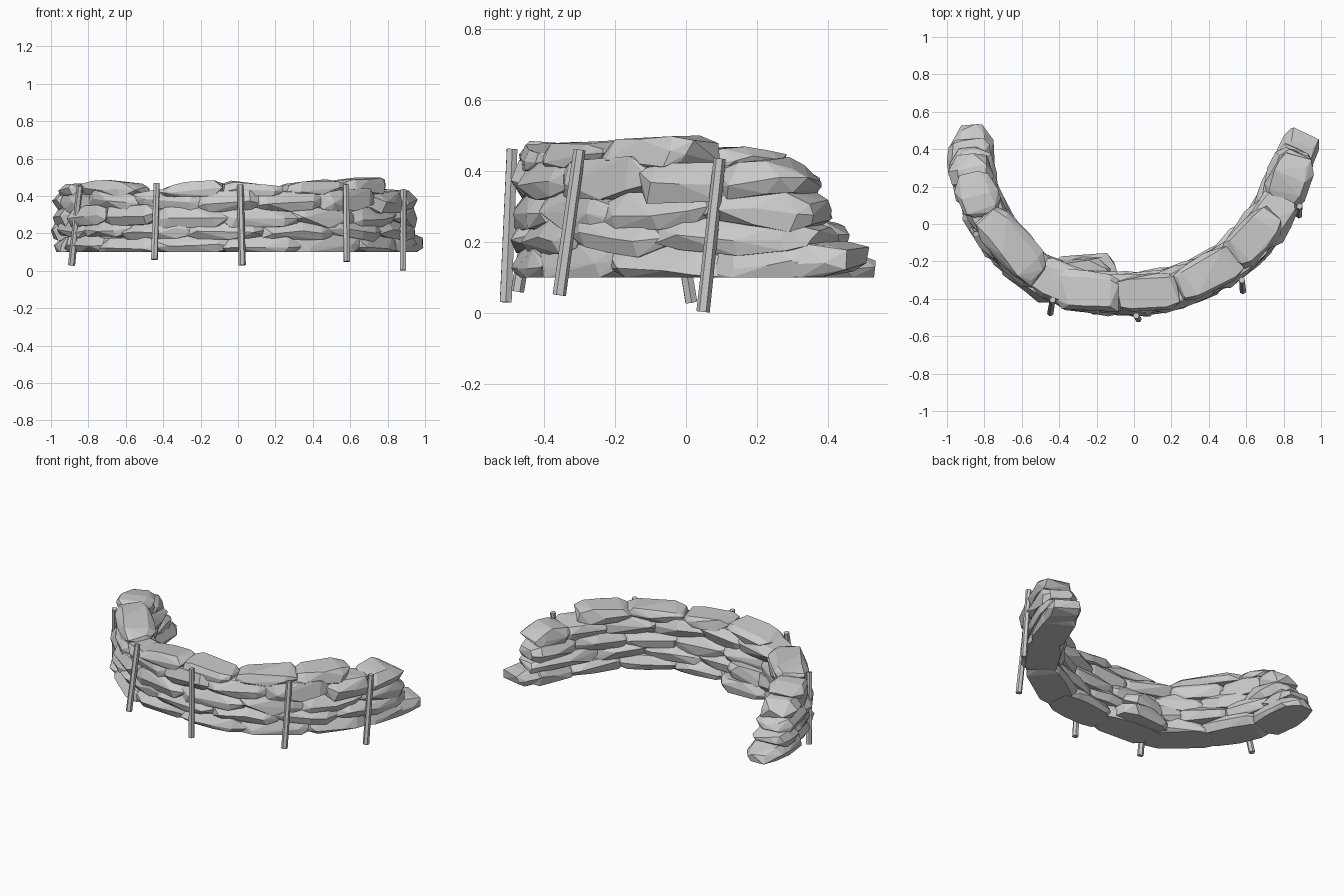
import bpy, bmesh, math, random
from mathutils import Vector

if "Cube" in bpy.data.objects:
    bpy.data.objects.remove(bpy.data.objects["Cube"])

random.seed(11)
BASE = 0.10

# Centre line of the curved wall, left end to right end
PATH = [Vector(p) for p in [(-.875, .52), (-.885, .3), (-.82, .08), (-.66, -.16),
        (-.44, -.335), (-.2, -.378), (.07, -.385), (.36, -.32), (.66, -.105),
        (.825, .2), (.9, .47)]]
SEG = [(b - a).length for a, b in zip(PATH, PATH[1:])]
TOTAL = sum(SEG)


def along(t):
    d = t * TOTAL
    for i, s in enumerate(SEG):
        if d <= s or i == len(SEG) - 1:
            return PATH[i].lerp(PATH[i + 1], d / s)
        d -= s


def finish(bm, name):
    me = bpy.data.meshes.new(name)
    bm.to_mesh(me)
    bm.free()
    ob = bpy.data.objects.new(name, me)
    bpy.context.collection.objects.link(ob)


def bag(name, a, b, z0, z1, half_w, blunt=.7, extend=.025, drop=0):
    """Faceted sack: convex hull of jittered rings between two plan points.
    blunt = width left at the ends, drop = how far the top sags at end b."""
    axis = (b - a).normalized()
    side = Vector((-axis.y, axis.x))
    mid, half_l = (a + b) / 2, (b - a).length / 2 + extend
    zc, half_h = (z0 + z1) / 2, (z1 - z0) / 2
    tilt = random.uniform(-.014, .014)
    bm = bmesh.new()
    for u, k, kz in ((-1, blunt, .65), (-.66, 1, 1.1), (.1, 1.04, 1.15), (.66, 1, 1.1), (1, blunt, .65)):
        for c, h in ((1, .1), (.74, .88), (-.74, .88), (-1, -.1), (-.85, -.88), (.85, -.88)):
            j = lambda r: random.uniform(-r, r)
            p = mid + axis * (u * half_l + j(.02)) + side * (c * half_w * k + j(.014))
            z = zc + h * half_h * kz + j(.01) + tilt * u
            if h > 0 and u > 0:
                z -= drop * u
            bm.verts.new((p.x, p.y, max(z, BASE)))
    res = bmesh.ops.convex_hull(bm, input=bm.verts)
    junk = {g for g in res["geom_interior"] + res["geom_unused"]
            if isinstance(g, bmesh.types.BMVert)}
    bmesh.ops.delete(bm, geom=list(junk), context='VERTS')
    bmesh.ops.dissolve_limit(bm, angle_limit=math.radians(7), verts=bm.verts, edges=bm.edges)
    bmesh.ops.recalc_face_normals(bm, faces=bm.faces)
    finish(bm, name)


# Courses: bottom z, top z, half width, joints along the path
COURSES = [
    (.08, .188, .110, [.012, .13, .25, .37, .5, .62, .75, .87, .965]),
    (.172, .262, .112, [.035, .09, .2, .31, .43, .56, .69, .81, .96]),
    (.242, .342, .109, [.05, .15, .26, .37, .49, .62, .74, .86, .96]),
    (.322, .425, .104, [.065, .11, .21, .33, .45, .55, .67, .79, .88, .95]),
]
for n, (z0, z1, w, joints) in enumerate(COURSES):
    for i, (s, e) in enumerate(zip(joints, joints[1:])):
        dz = random.uniform(-.008, .008)
        last = n == 3 and e == joints[-1]
        # the outermost bag of the left arm is rounded towards its free end
        if i == 0:
            bag(f"course_{n + 1}_bag_1", along(e), along(s), z0, z1, w, .55, drop=.015)
        else:
            bag(f"course_{n + 1}_bag_{i + 1}", along(s), along(e), z0 + dz, z1 + dz, w,
                drop=.035 if last else 0)

# Top course, with a gap left of the middle; sagging ends face the gaps
for i, (s, e, z1, drop) in enumerate([(.17, .095, .47, .02), (.18, .325, .478, 0),
                                      (.485, .375, .475, .035), (.495, .6, .47, 0),
                                      (.61, .725, .478, 0), (.725, .835, .49, 0)]):
    bag(f"top_bag_{i + 1}", along(s), along(e), .405, z1, .1, .74, .008, drop)

# Loose bags slumped against the inside and squared right end
bag("loose_bag_lower", Vector((-.41, -.26)), Vector((-.13, -.25)), .09, .19, .085, .55)
bag("loose_bag_upper", Vector((-.38, -.27)), Vector((-.17, -.27)), .18, .27, .085, .55)
bag("right_end_bag", Vector((.8, .2)), Vector((.912, .478)), .1, .19, .09, 1, 0)


def post(name, bottom, top, r=.019):
    a, b = Vector(bottom), Vector(top)
    bm = bmesh.new()
    bmesh.ops.create_cone(bm, cap_ends=True, segments=6, radius1=r, radius2=r * .9,
                          depth=(b - a).length)
    rot = (b - a).to_track_quat('Z', 'Y')
    for v in bm.verts:
        v.co = rot @ v.co + (a + b) / 2
    finish(bm, name)


# Leaning stakes around the outside
for i, (lo, hi) in enumerate([((-.89, .015, .03), (-.845, -.055, .455)),
                              ((-.447, -.475, .06), (-.435, -.405, .468)),
                              ((.023, -.508, .03), (.012, -.49, .462)),
                              ((.582, -.357, .05), (.577, -.3, .46)),
                              ((.882, .048, .003), (.885, .095, .435))]):
    post(f"stake_{i + 1}", lo, hi)
